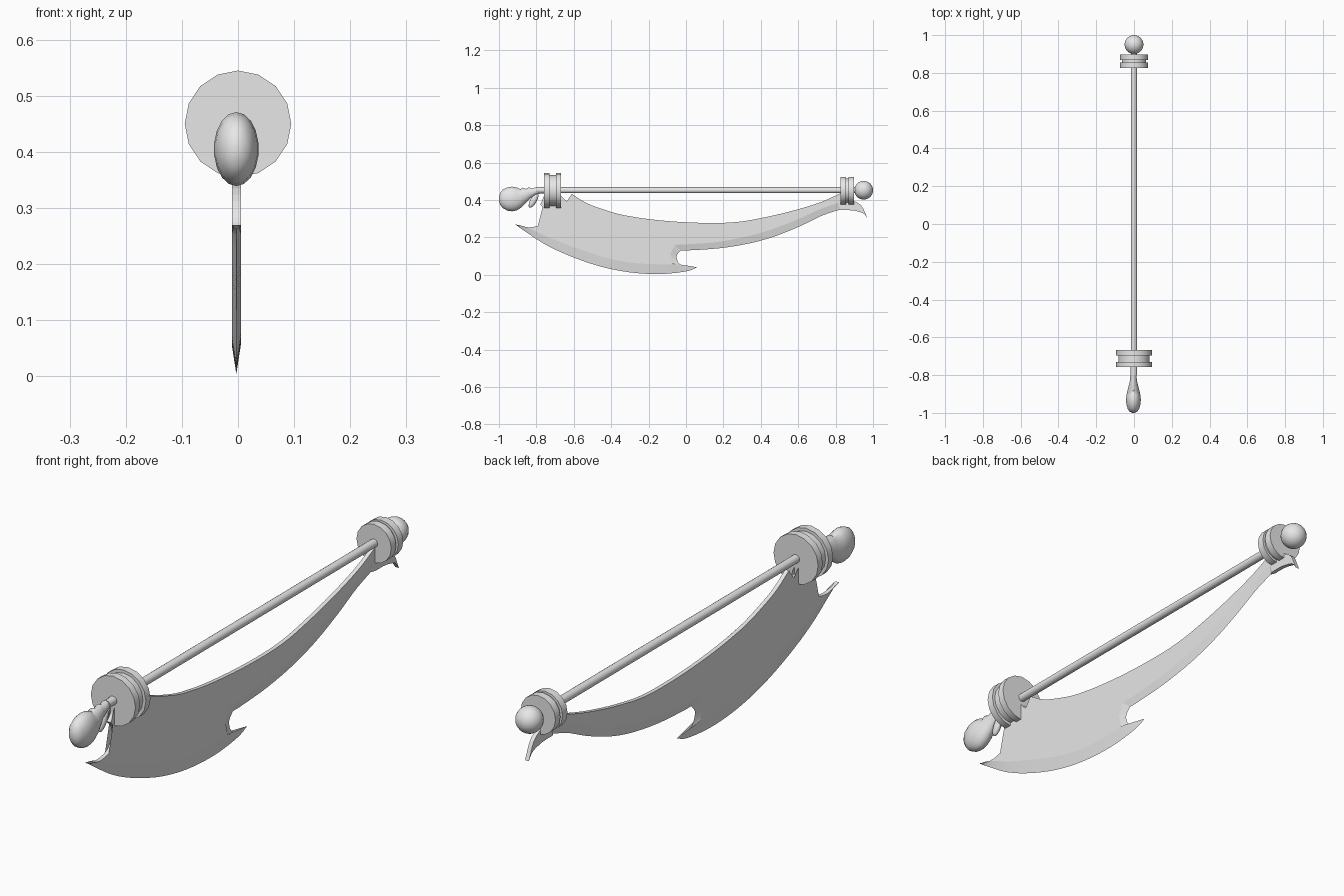
import bpy, bmesh, math
from mathutils import Vector, Matrix

if "Cube" in bpy.data.objects:
    bpy.data.objects.remove(bpy.data.objects["Cube"])

AXIS_Z = 0.452
steel = bpy.data.materials.new("grey_steel")
steel.diffuse_color = (0.8, 0.8, 0.8, 1)
steel.use_nodes = True
steel.node_tree.nodes["Principled BSDF"].inputs["Base Color"].default_value = steel.diffuse_color


def finish(name, bm, angle=35):
    bmesh.ops.remove_doubles(bm, verts=bm.verts, dist=0.0004)
    bmesh.ops.recalc_face_normals(bm, faces=bm.faces)
    me = bpy.data.meshes.new(name)
    bm.to_mesh(me)
    bm.free()
    ob = bpy.data.objects.new(name, me)
    bpy.context.collection.objects.link(ob)
    me.materials.append(steel)
    bpy.ops.object.select_all(action='DESELECT')
    ob.select_set(True)
    bpy.context.view_layer.objects.active = ob
    bpy.ops.object.shade_smooth_by_angle(angle=math.radians(angle))
    return ob


def loft(name, sections, sides, angle=35):
    """Elliptical rings (y, centre z, x radius, z radius) joined along y."""
    bm = bmesh.new()
    rings = []
    for y, zc, rx, rz in sections:
        rings.append([bm.verts.new((rx * math.sin(math.tau * i / sides), y,
                                    zc + rz * math.cos(math.tau * i / sides)))
                      for i in range(sides)])
    for a, b in zip(rings, rings[1:]):
        for i in range(sides):
            j = (i + 1) % sides
            bm.faces.new((a[i], a[j], b[j], b[i]))
    bm.faces.new(rings[0])
    bm.faces.new(rings[-1])
    return finish(name, bm, angle)


def smooth_path(pts, n=4):
    """Catmull-Rom curve through pts, last point left out."""
    p = [Vector(q) for q in pts]
    p = [2 * p[0] - p[1]] + p + [2 * p[-1] - p[-2]]
    out = []
    for a, b, c, d in zip(p, p[1:], p[2:], p[3:]):
        for k in range(n):
            t = k / n
            out.append(0.5 * (2 * b + (c - a) * t + (2 * a - 5 * b + 4 * c - d) * t * t
                              + (3 * b - a - 3 * c + d) * t ** 3))
    return out


# Rod
loft("rod", [(y, AXIS_Z, 0.016, 0.016) for y in (-0.80, 0.93)], 16)


# Grooved collars
def collar(name, y0, y1, r, groove_r, lip):
    prof = [(y0, r), (y0 + lip, r), (y0 + lip, groove_r),
            (y1 - lip, groove_r), (y1 - lip, r), (y1, r)]
    loft(name, [(y, 0.45, q, q) for y, q in prof], 16)


collar("front_collar", -0.758, -0.667, 0.095, 0.083, 0.028)
collar("rear_collar", 0.825, 0.898, 0.074, 0.064, 0.030)

# Ball at the rear end
bm = bmesh.new()
bmesh.ops.create_uvsphere(bm, u_segments=24, v_segments=14, radius=0.05,
                          matrix=Matrix.Translation((0, 0.95, AXIS_Z)))
finish("end_ball", bm)

# Carved grip bulb: y, top z, bottom z, half width
bulb = [(-1.0, .415, .395, .006), (-.994, .437, .374, .02), (-.98, .455, .357, .03),
        (-.955, .467, .343, .038), (-.93, .471, .339, .040), (-.905, .467, .344, .037),
        (-.885, .457, .357, .033), (-.873, .466, .367, .030), (-.855, .459, .385, .025),
        (-.84, .468, .400, .021), (-.822, .460, .417, .018), (-.805, .468, .427, .017),
        (-.785, .464, .433, .016), (-.75, .468, .436, .016)]
grip = loft("grip_bulb", [(y, (t + b) / 2, w, (t - b) / 2) for y, t, b, w in bulb], 18, 60)
grip.location.x = -0.003

# Small curled leaf below the grip
bm = bmesh.new()
bmesh.ops.create_uvsphere(bm, u_segments=12, v_segments=8, radius=1,
                          matrix=Matrix.Translation((-0.003, -0.815, 0.397))
                          @ Matrix.Rotation(math.radians(-30), 4, 'X')
                          @ Matrix.Diagonal((0.014, 0.017, 0.044, 1)))
finish("grip_leaf", bm)

# Blade outline, blunt parts (y, z)
front_notch = [(-.914, .27), (-.877, .259), (-.834, .254), (-.78, .267),
               (-.754, .302), (-.754, .345), (-.781, .377)]
root = [(-.781, .377), (-.76, .40), (-.745, .45), (-.68, .45), (-.668, .393)]
root_notch = [(-.668, .393), (-.64, .393), (-.626, .41), (-.61, .432)]
spine = [(-.61, .432), (-.54, .388), (-.46, .356), (-.33, .318), (-.14, .291),
         (.07, .278), (.26, .281), (.42, .307), (.58, .345), (.72, .388), (.825, .435)]
rear_top = [(.825, .435), (.86, .425), (.90, .395), (.94, .366), (.97, .302)]
rear_hook = [(.97, .302), (.95, .327), (.92, .338), (.877, .345), (.81, .345)]
# Sharpened parts (outer y, z, inner y, z)
rear_edge = [(.81, .345, .815, .385), (.72, .313, .71, .348), (.61, .26, .60, .298),
             (.476, .206, .465, .245), (.34, .168, .33, .206), (.18, .142, .17, .176),
             (.02, .131, .01, .163), (-.027, .131, -.06, .160)]
edge_notch = [(-.027, .131, -.06, .160), (-.05, .10, -.088, .10),
              (-.037, .06, -.085, .072), (.0, .041, -.07, .060), (.06, .04, -.05, .058)]
belly = [(.06, .04, -.05, .058), (0, .018, -.07, .057), (-.14, .004, -.14, .056),
         (-.30, .013, -.30, .065), (-.46, .045, -.45, .097), (-.62, .10, -.60, .148),
         (-.754, .163, -.74, .202), (-.86, .232, -.85, .253), (-.914, .27, -.914, .27)]

T = 0.008
pts = []
for seg in (front_notch, root, root_notch, spine, rear_top, rear_hook):
    pts += [(v[0], v[1], v[0], v[1], T) for v in smooth_path(seg)]
for seg in (rear_edge, edge_notch, belly):
    pts += [(*v, 0.0) for v in smooth_path(seg)]

# Blade: flat cheeks, bevelled cutting edge, square spine
bm = bmesh.new()
n = len(pts)
outer, cheek = {}, {}
for s in (1, -1):
    outer[s] = [bm.verts.new((s * p[4] - .003, p[0], p[1])) for p in pts]
    cheek[s] = [bm.verts.new((s * T - .003, p[2], p[3])) for p in pts]
for i in range(n):
    j = (i + 1) % n
    for s in (1, -1):
        if pts[i][4] == 0 or pts[j][4] == 0:
            bm.faces.new((cheek[s][i], cheek[s][j], outer[s][j], outer[s][i]))
    if pts[i][4] or pts[j][4]:
        bm.faces.new((outer[1][i], outer[1][j], outer[-1][j], outer[-1][i]))
cheeks = [bm.faces.new(cheek[s]) for s in (1, -1)]
bmesh.ops.triangulate(bm, faces=cheeks, ngon_method='EAR_CLIP')
finish("blade", bm, 8)
